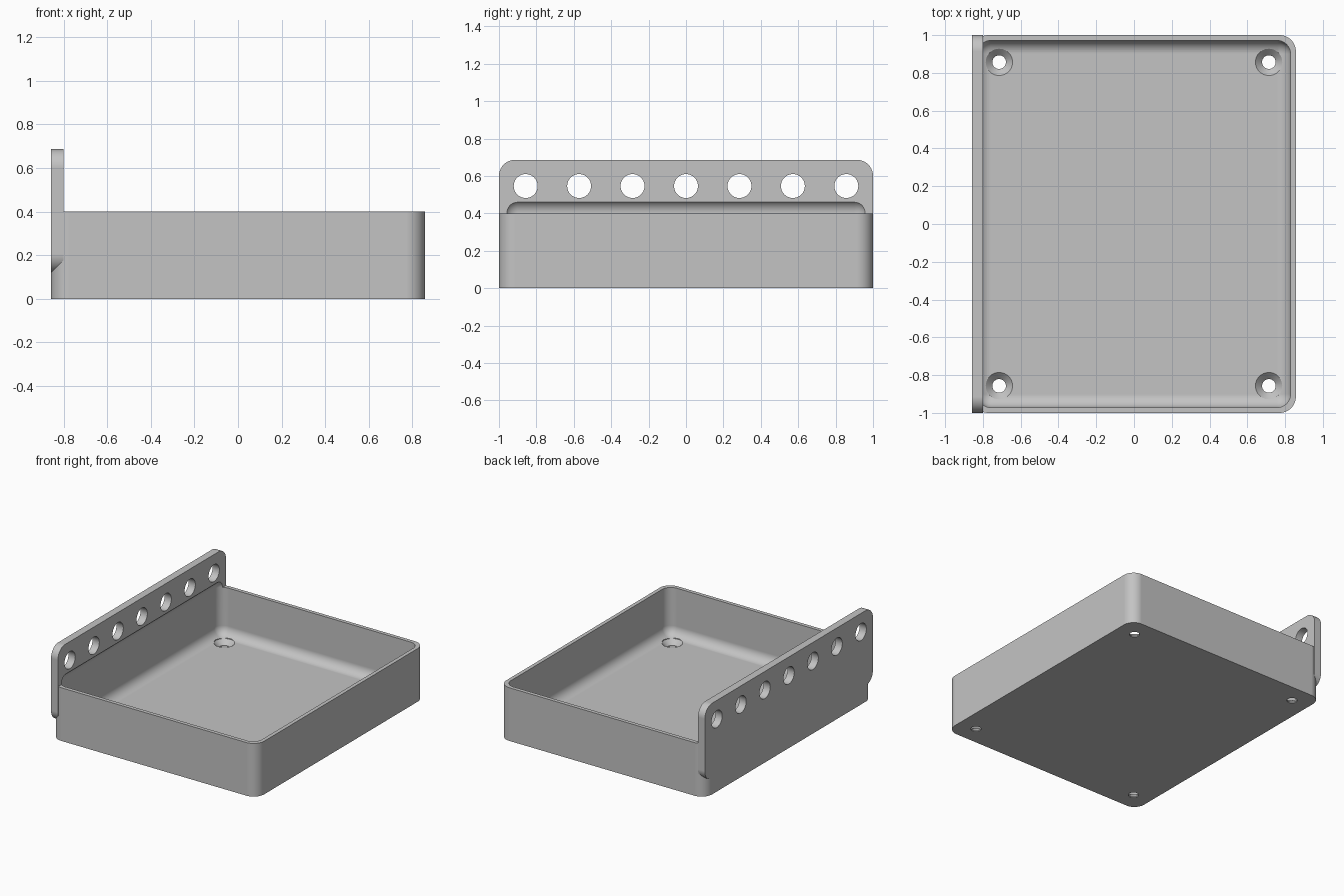
import bpy
import bmesh
from math import pi, sin, cos, radians
from mathutils import Matrix, Vector

if "Cube" in bpy.data.objects:
    bpy.data.objects.remove(bpy.data.objects["Cube"], do_unlink=True)

HALF_X, HALF_Y = 0.857, 1.0
TRAY_H, FLOOR, WALL = 0.4, 0.043, 0.0286
PLATE_T, PLATE_LOW, PLATE_TOP = 0.057, 0.12, 0.686
CORNER, INNER = 0.086, 0.071

grey = bpy.data.materials.new("plain grey")
grey.use_nodes = True
grey.diffuse_color = (0.55, 0.55, 0.55, 1)
grey.node_tree.nodes["Principled BSDF"].inputs["Base Color"].default_value = grey.diffuse_color


def finish(name, bm):
    bmesh.ops.recalc_face_normals(bm, faces=bm.faces)
    mesh = bpy.data.meshes.new(name)
    bm.to_mesh(mesh)
    bm.free()
    mesh.materials.append(grey)
    obj = bpy.data.objects.new(name, mesh)
    bpy.context.collection.objects.link(obj)
    return obj


def loft(name, rings):
    """Skin matching rings of points and cap both ends."""
    bm = bmesh.new()
    rows = [[bm.verts.new(p) for p in ring] for ring in rings]
    n = len(rows[0])
    for low, high in zip(rows, rows[1:]):
        for i in range(n):
            j = (i + 1) % n
            bm.faces.new((low[i], low[j], high[j], high[i]))
    bm.faces.new(rows[0][::-1])
    bm.faces.new(rows[-1])
    return finish(name, bm)


def rounded_rect(a0, a1, b0, b1, r, steps=10):
    centres = [(a1 - r, b1 - r), (a0 + r, b1 - r), (a0 + r, b0 + r), (a1 - r, b0 + r)]
    return [(a + r * cos(t), b + r * sin(t))
            for q, (a, b) in enumerate(centres)
            for t in [(q + k / steps) * pi / 2 for k in range(steps + 1)]]


def circle(r, steps=40):
    return [(r * cos(2 * pi * k / steps), r * sin(2 * pi * k / steps)) for k in range(steps)]


def combine(target, other, operation):
    mod = target.modifiers.new("combine", 'BOOLEAN')
    mod.operation, mod.solver, mod.object = operation, 'EXACT', other
    bpy.context.view_layer.objects.active = target
    bpy.ops.object.modifier_apply(modifier=mod.name)
    bpy.data.objects.remove(other, do_unlink=True)


# Tray block with rounded upright corners
outline = rounded_rect(-HALF_X, HALF_X, -HALF_Y, HALF_Y, CORNER)
tray = loft("tray", [[(x, y, z) for x, y in outline] for z in (0, TRAY_H)])

# Upright mounting plate along one side
outline = rounded_rect(-HALF_Y, HALF_Y, PLATE_LOW, PLATE_TOP, CORNER)
plate = loft("mounting_plate", [[(x, y, z) for y, z in outline]
                                for x in (-HALF_X, PLATE_T - HALF_X)])
combine(tray, plate, 'UNION')

# Cavity: a box rounded on every edge, reaching up into the plate
top = 0.474
bm = bmesh.new()
bmesh.ops.create_cube(bm, size=1, matrix=Matrix.LocRotScale(
    Vector((0, 0, (FLOOR + top) / 2)), None,
    Vector((2 * (HALF_X - WALL), 2 * (HALF_Y - WALL), top - FLOOR))))
bmesh.ops.bevel(bm, geom=bm.edges[:], offset=INNER, segments=10, profile=0.5, affect='EDGES')
combine(tray, finish("cavity", bm), 'DIFFERENCE')

# Countersunk screw holes in the floor
profile = [(0.036, -0.05), (0.036, FLOOR - 0.035), (0.071, FLOOR), (0.071, FLOOR + 0.06)]
for sx in (-1, 1):
    for sy in (-1, 1):
        screw = loft("screw_hole", [[(x + sx * 0.714, y + sy * 0.857, z) for x, y in circle(r)]
                                    for r, z in profile])
        combine(tray, screw, 'DIFFERENCE')

# Row of round holes through the plate
for i in range(-3, 4):
    hole = loft("plate_hole", [[(x, y + i * 0.2857, z + 0.546) for y, z in circle(0.064)]
                               for x in (-HALF_X - 0.05, -HALF_X + PLATE_T + 0.05)])
    combine(tray, hole, 'DIFFERENCE')

# Smooth curves, crisp edges, flat large faces
bpy.ops.object.select_all(action='DESELECT')
tray.select_set(True)
bpy.context.view_layer.objects.active = tray
bpy.ops.object.shade_smooth_by_angle(angle=radians(25))
weighted = tray.modifiers.new("even shading", 'WEIGHTED_NORMAL')
weighted.keep_sharp = True
